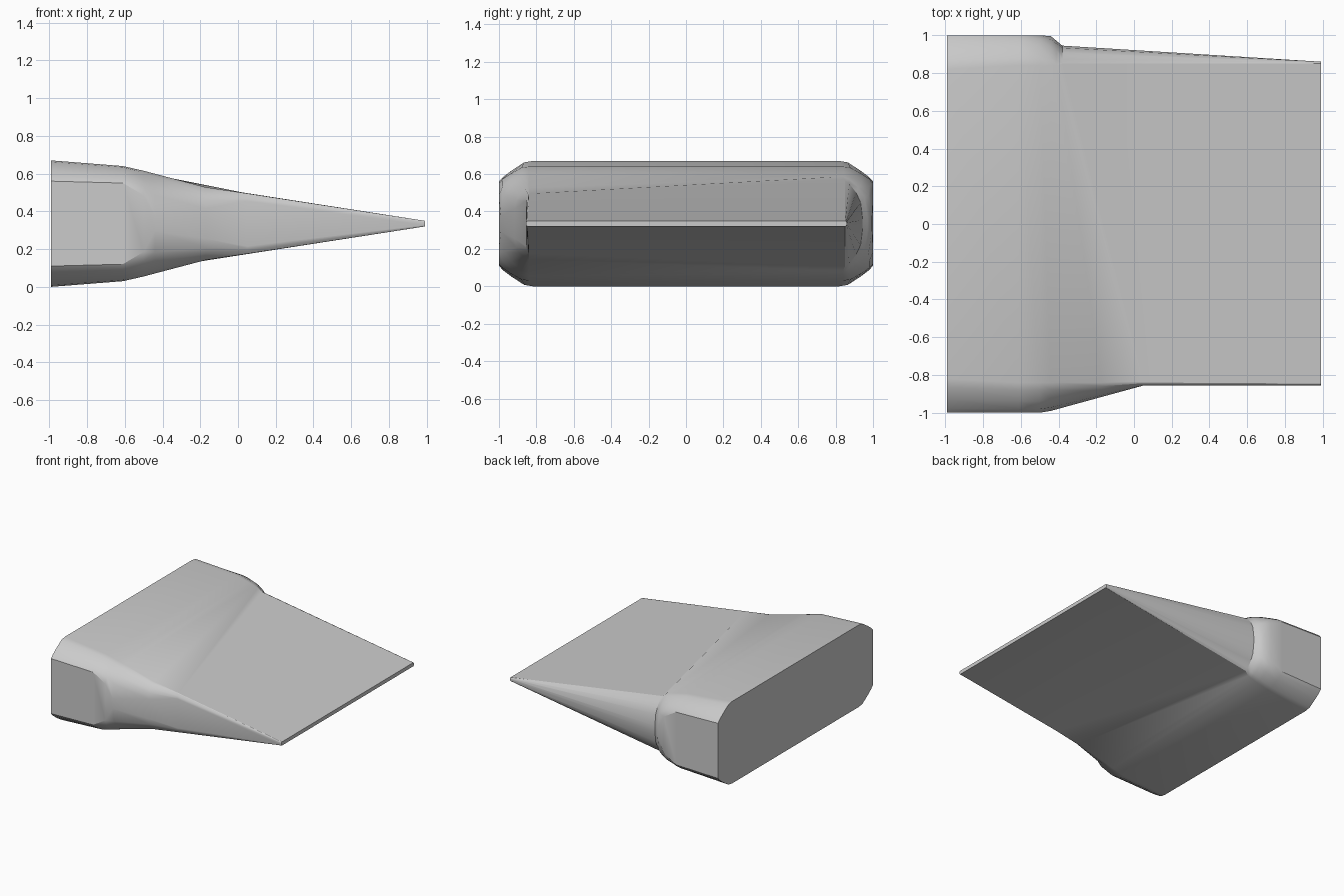
import bpy, bmesh, math

if "Cube" in bpy.data.objects:
    bpy.data.objects.remove(bpy.data.objects["Cube"])

MID = 0.335  # height of the wedge centre line

# Stations along x for each side:
# x, flat top edge y, half height, side y, side flat half height, corner roundness
FRONT = [
    (-0.99, 0.82, 0.335, 1.00, 0.225, 0.22),
    (-0.61, 0.84, 0.305, 1.00, 0.215, 0.25),
    (-0.50, 0.84, 0.280, 1.00, 0.150, 0.38),
    (-0.44, 0.84, 0.264, 0.99, 0.040, 0.50),
    (-0.17, 0.84, 0.193, 0.916, 0.080, 0.42),
    (0.05, 0.84, 0.160, 0.856, 0.120, 0.30),
    (0.99, 0.845, 0.015, 0.855, 0.008, 0.30),
]
BACK = [
    (-0.99, 0.82, 0.335, 1.00, 0.225, 0.22),
    (-0.61, 0.84, 0.305, 1.00, 0.215, 0.25),
    (-0.50, 0.84, 0.280, 1.00, 0.150, 0.38),
    (-0.44, 0.84, 0.264, 0.995, 0.040, 0.50),
    (-0.41, 0.84, 0.252, 0.97, 0.030, 0.50),
    (-0.38, 0.85, 0.228, 0.945, 0.020, 0.45),
    (0.99, 0.85, 0.015, 0.86, 0.005, 0.30),
]


def side_profile(station, sign):
    """Points from the top edge round the side to the bottom edge."""
    x, y0, h, ys, s, r = station
    w, d = ys - y0, h - s
    upper = [(y0, h), (y0 + 0.25 * w, h - 0.07 * d),
             (y0 + 0.62 * w, s + (0.38 + r * 0.72) * d),
             (y0 + 0.88 * w, s + r * d), (ys, s)]
    lower = [(y, -z) for y, z in reversed(upper)]
    return [(x, sign * y, MID + z) for y, z in upper + lower]


# Wedge head: lofted rings, blunt end to thin edge
bm = bmesh.new()
rings = []
for f, b in zip(FRONT, BACK):
    pts = side_profile(f, -1) + side_profile(b, 1)[::-1]
    rings.append([bm.verts.new(p) for p in pts])
n = len(rings[0])
for a, b in zip(rings, rings[1:]):
    for i in range(n):
        j = (i + 1) % n
        bm.faces.new((a[i], a[j], b[j], b[i]))

# End caps
bm.faces.new(rings[0])
bm.faces.new(rings[-1])
bmesh.ops.recalc_face_normals(bm, faces=bm.faces)

mesh = bpy.data.meshes.new("wedge_head")
bm.to_mesh(mesh)
bm.free()
obj = bpy.data.objects.new("wedge_head", mesh)
bpy.context.collection.objects.link(obj)
bpy.context.view_layer.objects.active = obj
obj.select_set(True)
bpy.ops.object.shade_smooth_by_angle(angle=math.radians(25))
